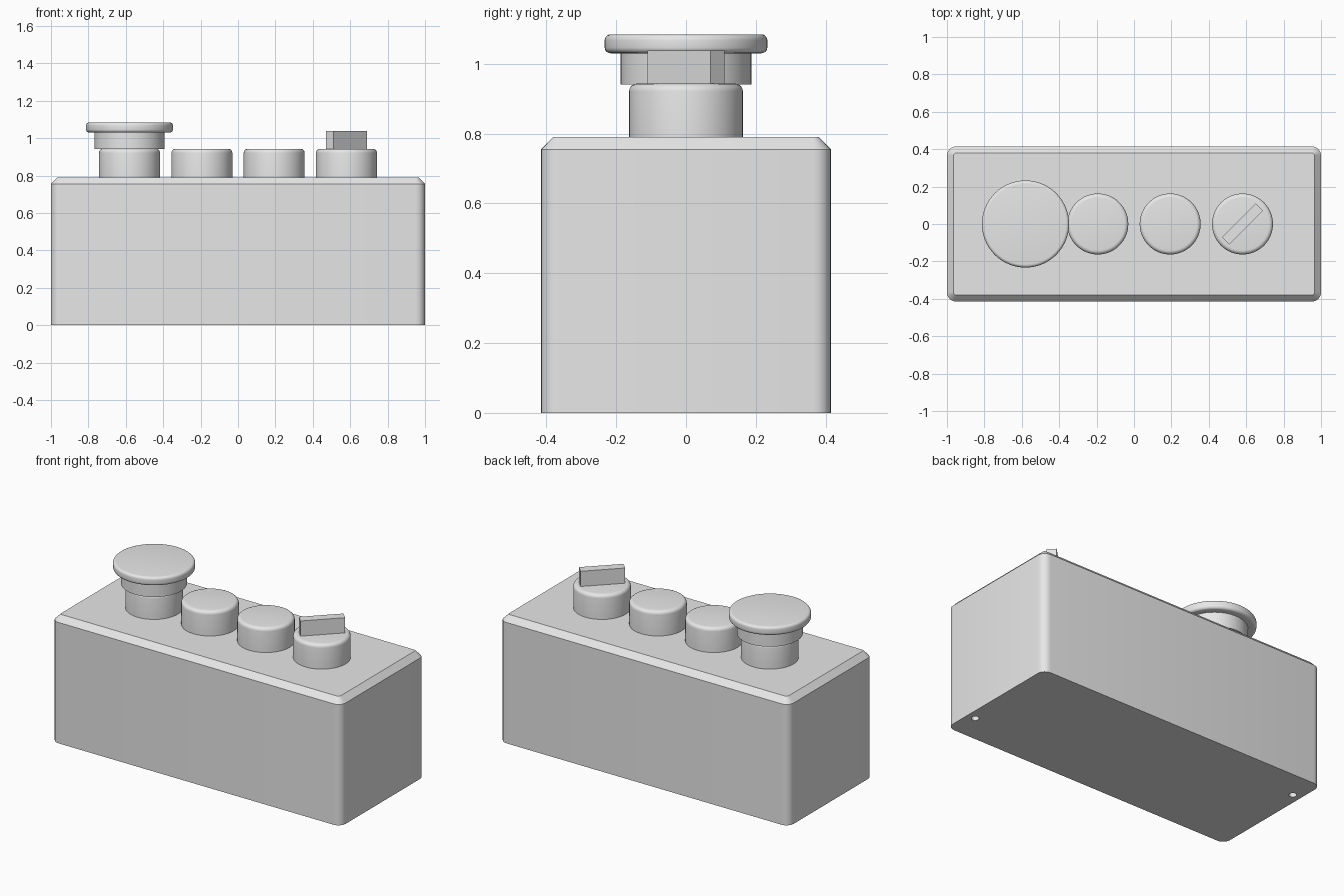
import bpy, bmesh, math

if "Cube" in bpy.data.objects:
    bpy.data.objects.remove(bpy.data.objects["Cube"])

grey = bpy.data.materials.new("plain_grey")
grey.diffuse_color = (0.8, 0.8, 0.8, 1)
grey.use_nodes = True
grey.node_tree.nodes["Principled BSDF"].inputs["Base Color"].default_value = grey.diffuse_color


def loft(name, rings):
    """Closed solid from a stack of equal-length point rings, bottom to top."""
    bm = bmesh.new()
    loops = [[bm.verts.new(p) for p in ring] for ring in rings]
    n = len(loops[0])
    for a, b in zip(loops, loops[1:]):
        for i in range(n):
            j = (i + 1) % n
            bm.faces.new((a[i], a[j], b[j], b[i]))
    bm.faces.new(loops[0][::-1])
    bm.faces.new(loops[-1])
    mesh = bpy.data.meshes.new(name)
    bm.to_mesh(mesh)
    bm.free()
    ob = bpy.data.objects.new(name, mesh)
    bpy.context.collection.objects.link(ob)
    mesh.materials.append(grey)
    return ob


def smooth(ob, angle=30):
    bpy.ops.object.select_all(action='DESELECT')
    ob.select_set(True)
    bpy.context.view_layer.objects.active = ob
    bpy.ops.object.shade_smooth_by_angle(angle=math.radians(angle))


def rounded_rect(hx, hy, r, z, steps=6):
    pts = []
    for k, (sx, sy) in enumerate([(1, 1), (-1, 1), (-1, -1), (1, -1)]):
        for i in range(steps + 1):
            a = math.pi / 2 * (k + i / steps)
            pts.append((sx * (hx - r) + r * math.cos(a),
                        sy * (hy - r) + r * math.sin(a), z))
    return pts


def disc(name, x, y, r, z0, z1, top=0.0, bottom=0.0, n=64):
    """Upright cylinder with optional rounded rims."""
    prof = []
    quarter = [math.pi / 2 * i / 5 for i in range(6)]
    if bottom:
        prof += [(r - bottom + bottom * math.sin(a), z0 + bottom - bottom * math.cos(a)) for a in quarter]
    else:
        prof.append((r, z0))
    if top:
        prof += [(r - top + top * math.cos(a), z1 - top + top * math.sin(a)) for a in quarter]
    else:
        prof.append((r, z1))
    ring = [2 * math.pi * i / n for i in range(n)]
    ob = loft(name, [[(x + pr * math.cos(a), y + pr * math.sin(a), z) for a in ring] for pr, z in prof])
    smooth(ob)
    return ob


# Housing with rounded upright corners and a chamfered top rim
body = loft("housing", [rounded_rect(1, 0.415, 0.05, 0),
                        rounded_rect(1, 0.415, 0.05, 0.755),
                        rounded_rect(0.965, 0.38, 0.015, 0.79)])

# Two diagonal mounting holes in the underside
for s in (1, -1):
    cutter = disc("hole_cutter", 0.945 * s, -0.24 * s, 0.022, -0.05, 0.1, n=24)
    cutter.hide_render = True
    mod = body.modifiers.new("hole", 'BOOLEAN')
    mod.operation = 'DIFFERENCE'
    mod.solver = 'EXACT'
    mod.object = cutter
    bpy.context.view_layer.objects.active = body
    bpy.ops.object.modifier_apply(modifier=mod.name)
    bpy.data.objects.remove(cutter)
smooth(body)

# Row of four round button bases
names = ["stop_button_base", "push_button_left", "push_button_right", "selector_base"]
for i, name in enumerate(names):
    disc(name, -0.58 + i * 0.3867, 0, 0.163, 0.785, 0.943, top=0.022)

# Mushroom stop button: collar and wide head
disc("stop_button_collar", -0.58, 0, 0.187, 0.941, 1.04)
disc("stop_button_head", -0.58, 0, 0.233, 1.03, 1.084, top=0.017, bottom=0.017)

# Selector handle, a bar turned by 45 degrees
c = math.sqrt(0.5)
bar = [(0.128, 0.028), (-0.128, 0.028), (-0.128, -0.028), (0.128, -0.028)]
loft("selector_handle", [[(0.58 + c * (u - v), c * (u + v), z) for u, v in bar]
                         for z in (0.935, 1.038)])
